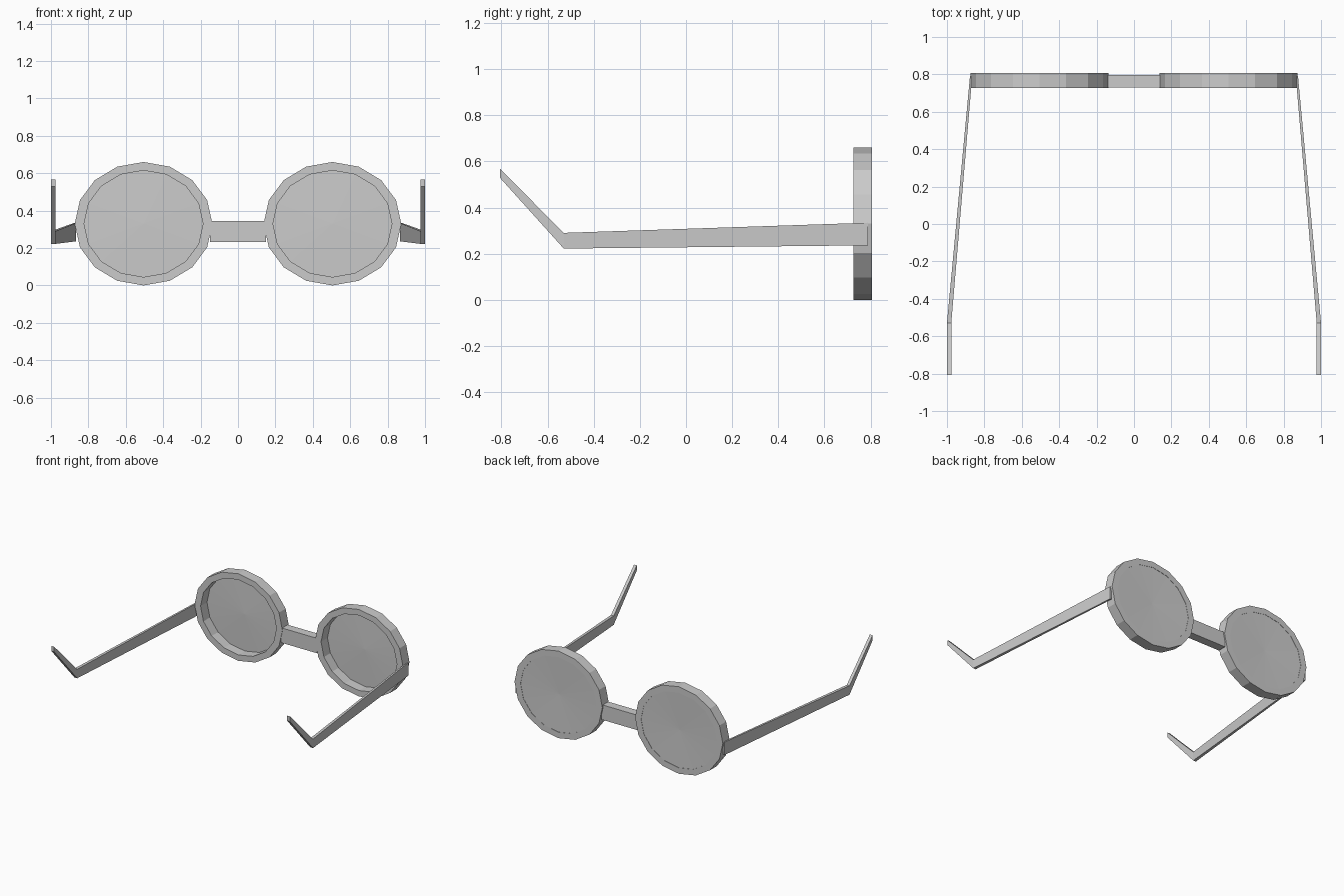
import bpy, bmesh, math

if "Cube" in bpy.data.objects:
    bpy.data.objects.remove(bpy.data.objects["Cube"])

N = 16            # sides of each round frame
CX, CZ = 0.505, 0.33


def finish(name, bm):
    bmesh.ops.recalc_face_normals(bm, faces=bm.faces)
    me = bpy.data.meshes.new(name)
    bm.to_mesh(me)
    bm.free()
    ob = bpy.data.objects.new(name, me)
    bpy.context.collection.objects.link(ob)
    return ob


def ring(bm, s, rx, rz, y):
    return [bm.verts.new((s * CX + rx * math.cos(2 * math.pi * i / N), y,
                          CZ + rz * math.sin(2 * math.pi * i / N))) for i in range(N)]


def bridge(bm, a, b):
    n = len(a)
    for i in range(n):
        j = (i + 1) % n
        bm.faces.new((a[i], a[j], b[j], b[i]))


def loft(name, sections):
    bm = bmesh.new()
    loops = [[bm.verts.new(p) for p in sec] for sec in sections]
    for a, b in zip(loops, loops[1:]):
        bridge(bm, a, b)
    bm.faces.new(loops[0])
    bm.faces.new(loops[-1])
    return finish(name, bm)


def arm_section(s, y, x_in, x_out, z0, z1):
    return [(s * x_in, y, z0), (s * x_out, y, z0), (s * x_out, y, z1), (s * x_in, y, z1)]


for s, side in ((-1, "left"), (1, "right")):
    # Round frame, open towards the wearer
    bm = bmesh.new()
    loops = [ring(bm, s, 0.368, 0.33, 0.727), ring(bm, s, 0.368, 0.33, 0.806),
             ring(bm, s, 0.318, 0.285, 0.806), ring(bm, s, 0.318, 0.285, 0.727)]
    for k in range(4):
        bridge(bm, loops[k], loops[(k + 1) % 4])
    finish(side + "_frame", bm)

    # Thin lens: shallow fan at the far side of the frame
    bm = bmesh.new()
    edge = ring(bm, s, 0.318, 0.285, 0.804)
    mid = bm.verts.new((s * CX, 0.797, CZ))
    for i in range(N):
        bm.faces.new((edge[i], edge[(i + 1) % N], mid))
    finish(side + "_lens", bm)

    # Arm with bent ear tip
    loft(side + "_arm", [
        arm_section(s, 0.79, 0.865, 0.877, 0.236, 0.334),
        arm_section(s, -0.53, 0.977, 1.0, 0.222, 0.29),
        arm_section(s, -0.806, 0.977, 1.0, 0.528, 0.567)])

# Nose bridge
loft("nose_bridge", [[(x, 0.73, 0.232), (x, 0.796, 0.232), (x, 0.796, 0.345), (x, 0.73, 0.345)]
                     for x in (-0.15, 0.15)])
